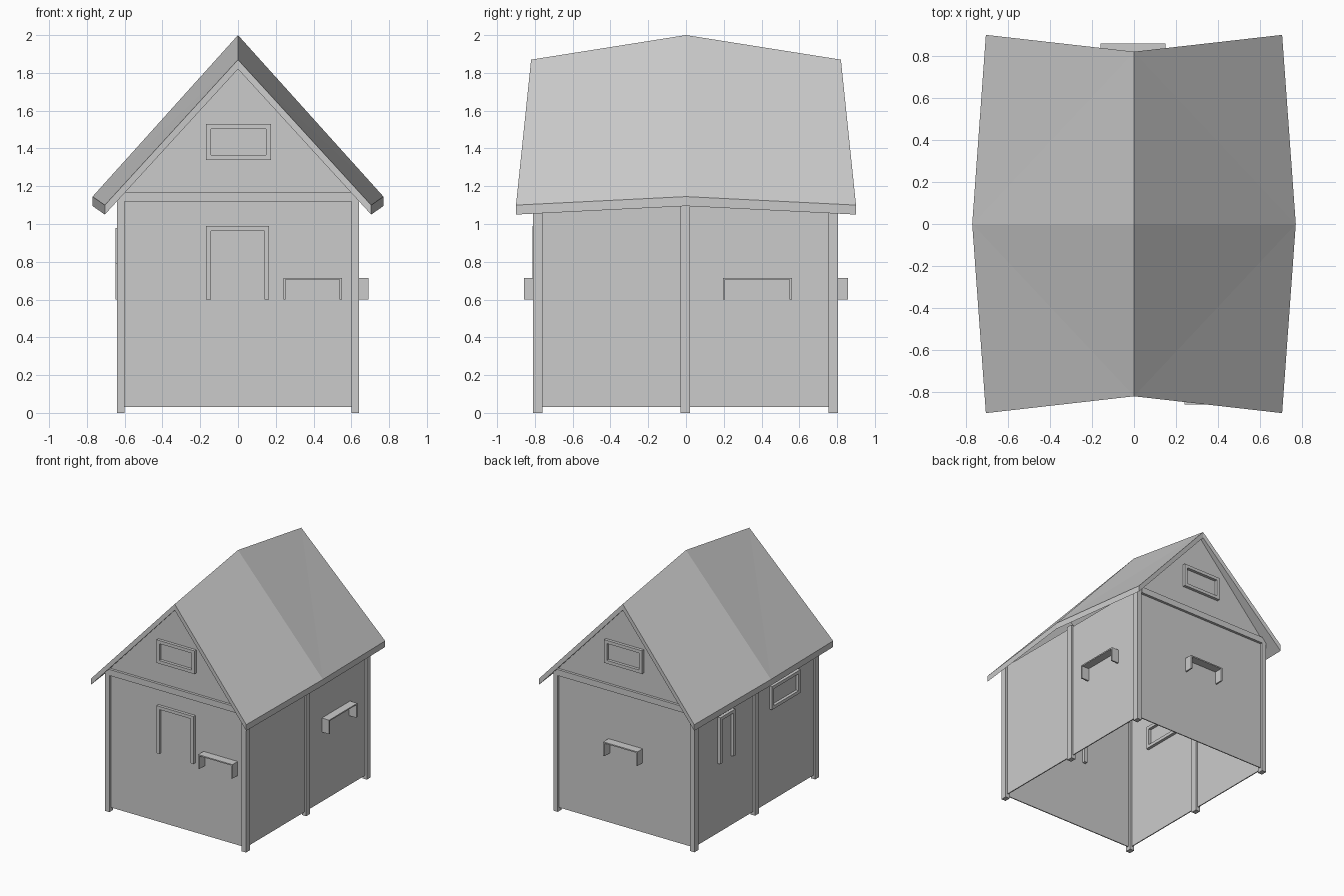
import bpy, bmesh

if "Cube" in bpy.data.objects:
    bpy.data.objects.remove(bpy.data.objects["Cube"])

WX, WY = 0.62, 0.785      # wall planes
POST_X, POST_Y = 0.02, 0.025  # post half sizes


def make(name, verts, faces):
    me = bpy.data.meshes.new(name)
    me.from_pydata(verts, [], faces)
    bm = bmesh.new()
    bm.from_mesh(me)
    bmesh.ops.recalc_face_normals(bm, faces=bm.faces)
    bm.to_mesh(me)
    bm.free()
    ob = bpy.data.objects.new(name, me)
    bpy.context.collection.objects.link(ob)
    return ob


def boxes(name, items):
    """One object from several (x0, x1, y0, y1, z0, z1) boxes."""
    verts, faces = [], []
    for x0, x1, y0, y1, z0, z1 in items:
        n = len(verts)
        verts += [(x, y, z) for x in (x0, x1) for y in (y0, y1) for z in (z0, z1)]
        faces += [[n + i for i in f] for f in (
            (0, 1, 3, 2), (4, 6, 7, 5), (0, 4, 5, 1),
            (2, 3, 7, 6), (0, 2, 6, 4), (1, 5, 7, 3))]
    return make(name, verts, faces)


def on_wall(axis, a0, a1, d0, d1, z0, z1):
    """Box spanning a0..a1 along a wall and d0..d1 through it."""
    d0, d1 = sorted((d0, d1))
    return (a0, a1, d0, d1, z0, z1) if axis == 'y' else (d0, d1, a0, a1, z0, z1)


def frame(name, axis, side, a0, a1, z0, z1, sill=True):
    c = side * (WY if axis == 'y' else WX)
    d0, d1 = c - 0.028, c + 0.028
    w = 0.026
    zb = z0 + w if sill else z0
    bars = [(a0, a0 + w, z0, z1), (a1 - w, a1, z0, z1), (a0 + w, a1 - w, z1 - w, z1)]
    if sill:
        bars.append((a0 + w, a1 - w, z0, zb))
    boxes(name, [on_wall(axis, p, q, d0, d1, r, s) for p, q, r, s in bars])


def handle(name, axis, side, a0, a1):
    c = side * (WY if axis == 'y' else WX)
    d1 = side * (0.858 if axis == 'y' else 0.69)
    t = 0.012
    bars = [(a0, a0 + t, 0.60, 0.705), (a1 - t, a1, 0.60, 0.705), (a0, a1, 0.705, 0.715)]
    boxes(name, [on_wall(axis, p, q, c, d1, r, s) for p, q, r, s in bars])


# gable walls and side walls, open at the bottom
T = 0.004
outline = [(-WX, 0.03), (WX, 0.03), (WX, 1.16), (0, 1.83), (-WX, 1.16)]
for name, s in (("front", -1), ("back", 1)):
    verts = [(x, s * WY + d, z) for d in (-T, T) for x, z in outline]
    faces = [range(5), range(5, 10)] + [(i, (i + 1) % 5, (i + 1) % 5 + 5, i + 5) for i in range(5)]
    make(name + "_wall", verts, [list(f) for f in faces])
    # cross beam below the gable
    boxes(name + "_beam", [(-0.60, 0.60, s * WY - POST_Y, s * WY + POST_Y, 1.12, 1.17)])
    # gable window
    frame(name + "_gable_window", 'y', s, -0.17, 0.175, 1.34, 1.53)
for name, s in (("left", -1), ("right", 1)):
    boxes(name + "_wall", [(s * WX - T, s * WX + T, -WY, WY, 0.03, 1.16)])

# corner and middle posts
for sx, side in ((-1, "left"), (1, "right")):
    for y, place in ((-WY, "front"), (-0.005, "middle"), (0.78, "back")):
        boxes(f"{place}_{side}_post", [(sx * WX - POST_X, sx * WX + POST_X,
                                        y - POST_Y, y + POST_Y, 0, 1.17)])

# windows
frame("front_window", 'y', -1, -0.17, 0.165, 0.60, 0.99, sill=False)
frame("left_tall_window", 'x', -1, 0.285, 0.48, 0.60, 0.98, sill=False)
frame("left_wide_window", 'x', -1, -0.56, -0.19, 0.79, 0.98)

# counter shelves on three sides
handle("front_shelf", 'y', -1, 0.24, 0.55)
handle("back_shelf", 'y', 1, -0.16, 0.15)
handle("right_shelf", 'x', 1, 0.195, 0.56)

# roof slab, bowed at the middle: rows of left eave, ridge, right eave
verts = []
for drop in (0, 0.05):
    for s in (-1, 0, 1):
        ex, ez, rz = (0.77, 1.145, 2.0) if s == 0 else (0.705, 1.10, 1.87)
        verts += [(-ex, s * 0.90, ez - drop), (0, s * 0.82, rz - drop), (ex, s * 0.90, ez - drop)]
faces = []
for n in (0, 9):
    for ridge_end in (1, 7):
        for eave_end, eave_mid in ((ridge_end - 1, 3), (ridge_end + 1, 5)):
            faces.append([n + ridge_end, n + eave_end, n + eave_mid])
            faces.append([n + ridge_end, n + eave_mid, n + 4])
rim = [0, 1, 2, 5, 8, 7, 6, 3]
for a, b in zip(rim, rim[1:] + rim[:1]):
    faces.append([a, b, b + 9, a + 9])
make("roof", verts, faces)
